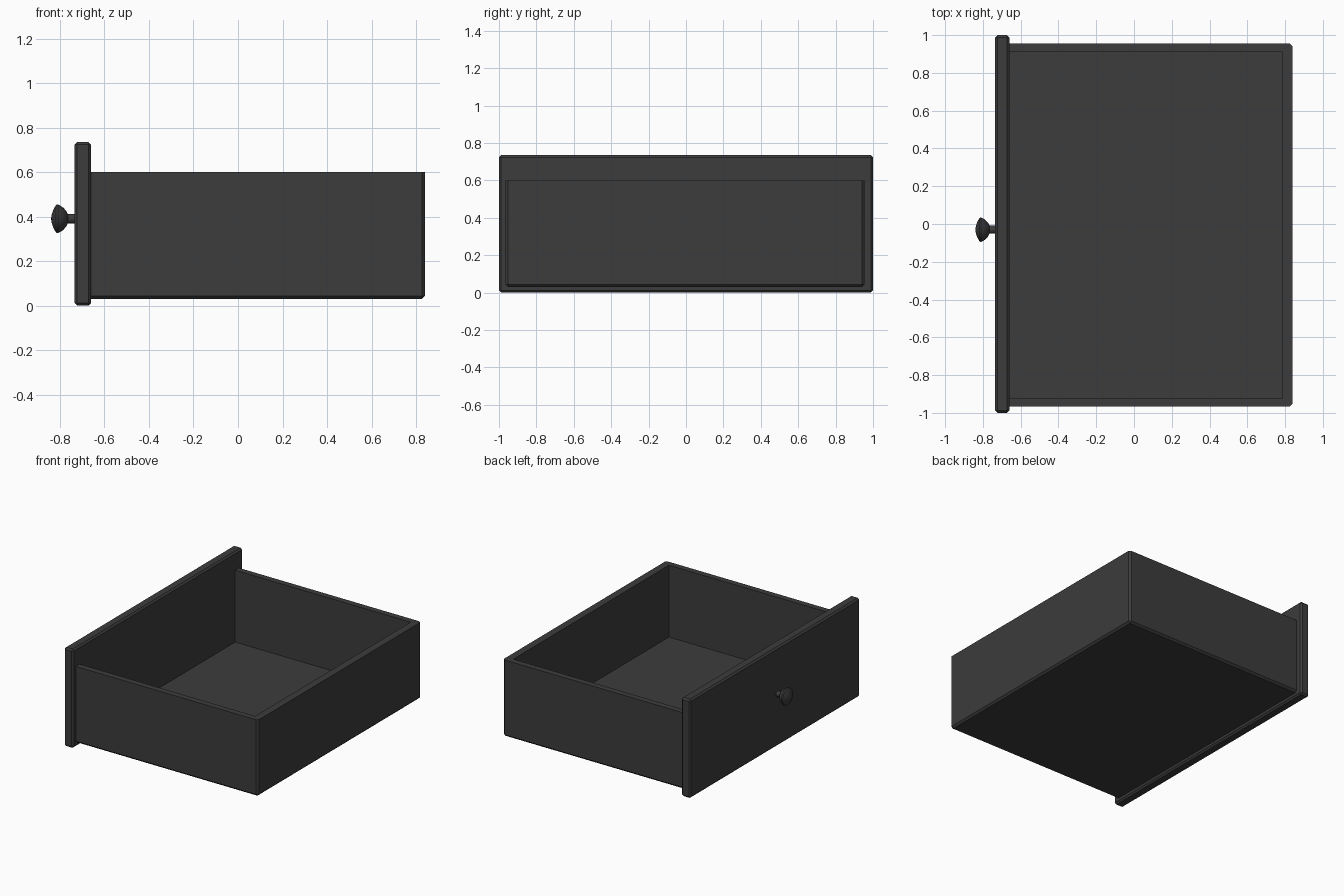
import bpy, bmesh, math
from mathutils import Matrix

cube = bpy.data.objects.get("Cube")
if cube:
    bpy.data.objects.remove(cube, do_unlink=True)

# One dark paint for the whole drawer
paint = bpy.data.materials.new("charcoal_paint")
paint.use_nodes = True
colour = (0.045, 0.045, 0.045, 1)
paint.diffuse_color = colour
paint.node_tree.nodes["Principled BSDF"].inputs["Base Color"].default_value = colour


def finish(name, bm):
    bmesh.ops.recalc_face_normals(bm, faces=bm.faces)
    mesh = bpy.data.meshes.new(name)
    bm.to_mesh(mesh)
    bm.free()
    mesh.materials.append(paint)
    obj = bpy.data.objects.new(name, mesh)
    bpy.context.collection.objects.link(obj)
    return obj


def box(lo, hi):
    bm = bmesh.new()
    size = [b - a for a, b in zip(lo, hi)]
    mid = [(a + b) / 2 for a, b in zip(lo, hi)]
    bmesh.ops.create_cube(bm, size=1, matrix=Matrix.Translation(mid) @ Matrix.Diagonal((*size, 1)))
    return bm


# Front panel with chamfered edges
panel = box((-0.735, -1, 0), (-0.66, 1, 0.735))
bmesh.ops.bevel(panel, geom=panel.edges[:], offset=0.012, segments=1, affect='EDGES')
finish("front_panel", panel)

# Tray: outer block chamfered on the bottom and rear edges, then hollowed
LEFT, RIGHT, REAR, TOP = 0.955, -0.965, 0.84, 0.6
WALL, FLOOR = 0.045, 0.065
tray = box((-0.66, RIGHT, 0.03), (REAR, LEFT, TOP))
edges = []
for e in tray.edges:
    mid = (e.verts[0].co + e.verts[1].co) / 2
    if mid.x > -0.65 and mid.z < TOP - 0.01:
        edges.append(e)
bmesh.ops.bevel(tray, geom=edges, offset=0.014, segments=1, affect='EDGES')
tray_obj = finish("drawer_tray", tray)

cutter = finish("tray_cutter", box((-0.8, RIGHT + WALL, FLOOR), (REAR - 0.055, LEFT - WALL, 1)))
cutter.hide_render = True
cutter.hide_viewport = True
cutter.display_type = 'WIRE'
hollow = tray_obj.modifiers.new("hollow", 'BOOLEAN')
hollow.operation = 'DIFFERENCE'
hollow.solver = 'EXACT'
hollow.object = cutter
bpy.context.view_layer.objects.active = tray_obj
bpy.ops.object.modifier_apply(modifier=hollow.name)
bpy.data.objects.remove(cutter, do_unlink=True)

# Round knob: profile of (x, radius) spun about the x axis
profile = [(-0.725, 0.021), (-0.765, 0.021), (-0.772, 0.035), (-0.785, 0.05), (-0.8, 0.06),
           (-0.81, 0.065), (-0.818, 0.062), (-0.83, 0.04), (-0.837, 0.02), (-0.84, 0)]
knob = bmesh.new()
verts = [knob.verts.new((x, 0, r)) for x, r in profile]
lines = [knob.edges.new(pair) for pair in zip(verts, verts[1:])]
bmesh.ops.spin(knob, geom=verts + lines, cent=(0, 0, 0), axis=(1, 0, 0),
               angle=math.tau, steps=24, use_duplicate=False)
bmesh.ops.remove_doubles(knob, verts=knob.verts, dist=0.0005)
knob_obj = finish("knob", knob)
knob_obj.location = (0, -0.03, 0.39)
bpy.ops.object.select_all(action='DESELECT')
knob_obj.select_set(True)
bpy.context.view_layer.objects.active = knob_obj
bpy.ops.object.shade_smooth_by_angle(angle=math.radians(40))
